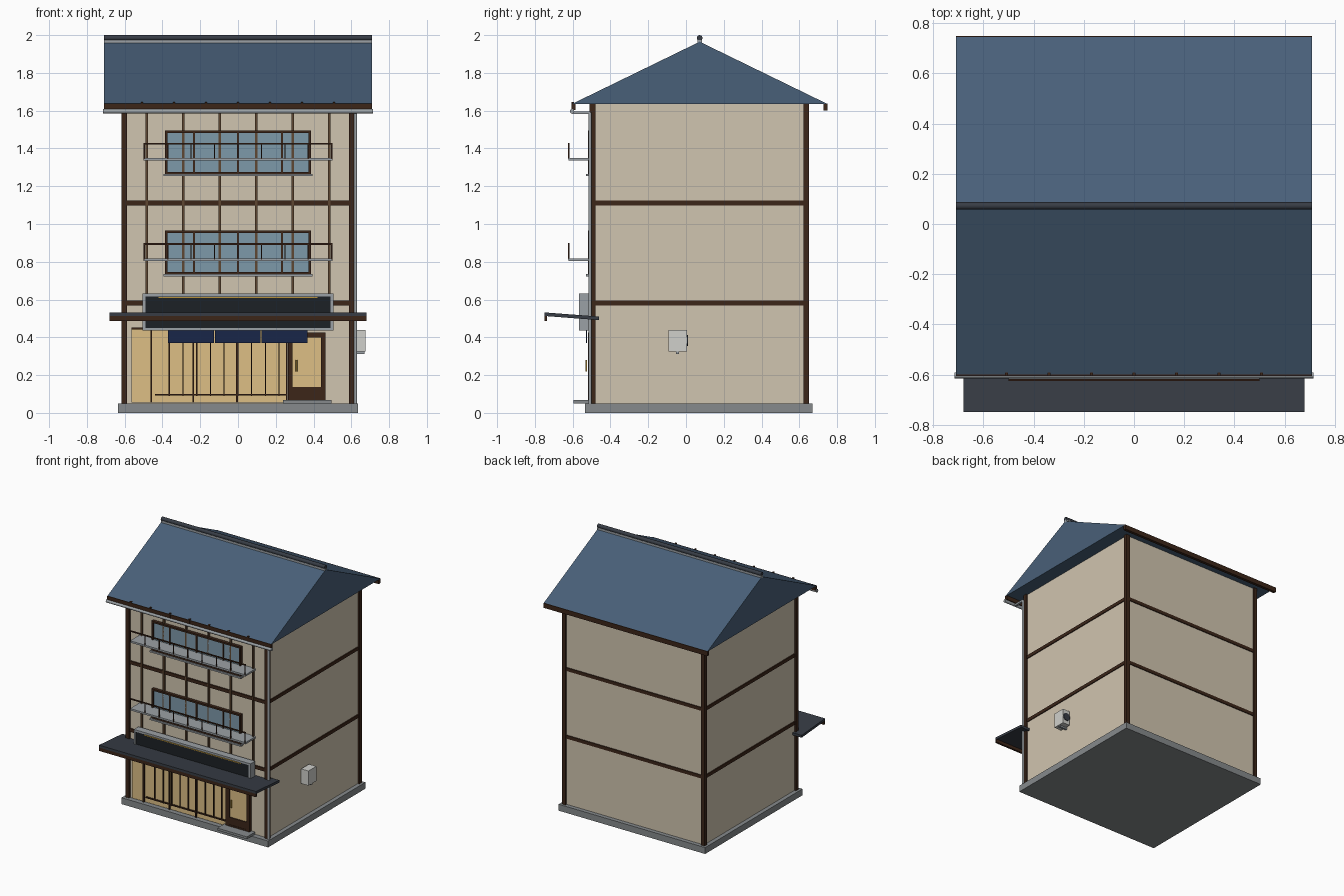
import bpy, bmesh, math
from mathutils import Matrix

if "Cube" in bpy.data.objects:
    bpy.data.objects.remove(bpy.data.objects["Cube"])


def mat(name, hexcol):
    m = bpy.data.materials.new(name)
    rgb = [(int(hexcol[i:i + 2], 16) / 255) ** 2.2 for i in (0, 2, 4)]
    m.diffuse_color = (*rgb, 1)
    m.use_nodes = True
    m.node_tree.nodes["Principled BSDF"].inputs["Base Color"].default_value = m.diffuse_color
    return m


WOOD = mat("dark_wood", "3e2a1f")
BATTEN = mat("batten_wood", "5f4935")
PLASTER = mat("plaster", "cfc3ae")
TILE = mat("roof_tile", "4a6078")
SLATE = mat("slate", "3a3f47")
STONE = mat("stone", "85898b")
METAL = mat("grey_metal", "9aa0a4")
GLASS = mat("window_glass", "7d98a8")
AMBER = mat("warm_glass", "dcbd84")
NAVY = mat("navy_cloth", "1e2a4a")
BLACK = mat("sign_black", "22262a")
WHITE = mat("white_casing", "cfcfca")
GOLD = mat("brass", "b8923e")


def finish(bm, name, m):
    me = bpy.data.meshes.new(name)
    bmesh.ops.recalc_face_normals(bm, faces=bm.faces)
    bm.to_mesh(me)
    bm.free()
    me.materials.append(m)
    ob = bpy.data.objects.new(name, me)
    bpy.context.collection.objects.link(ob)
    return ob


def box(name, x0, x1, y0, y1, z0, z1, m):
    bm = bmesh.new()
    bmesh.ops.create_cube(bm, size=1)
    for v in bm.verts:
        v.co = (x1 if v.co.x > 0 else x0, y1 if v.co.y > 0 else y0, z1 if v.co.z > 0 else z0)
    return finish(bm, name, m)


def rod(name, centre, length, r, axis, m, sides=12):
    bm = bmesh.new()
    bmesh.ops.create_cone(bm, cap_ends=True, segments=sides, radius1=r, radius2=r, depth=length)
    rot = {"x": Matrix.Rotation(math.pi / 2, 4, "Y"), "y": Matrix.Rotation(math.pi / 2, 4, "X"),
           "z": Matrix.Identity(4)}[axis]
    bm.transform(Matrix.Translation(centre) @ rot)
    for f in bm.faces:
        f.smooth = len(f.verts) == 4
    for e in bm.edges:
        e.smooth = all(f.smooth for f in e.link_faces)
    return finish(bm, name, m)


def prism(name, yz, hx, m):
    # extrude a side profile across the width
    bm = bmesh.new()
    f = bm.faces.new([bm.verts.new((-hx, y, z)) for y, z in yz])
    out = bmesh.ops.extrude_face_region(bm, geom=[f])["geom"]
    bmesh.ops.translate(bm, vec=(2 * hx, 0, 0), verts=[g for g in out if isinstance(g, bmesh.types.BMVert)])
    return finish(bm, name, m)


def frame(name, x0, x1, y0, y1, z0, z1, t, m):
    box(name + "_left", x0, x0 + t, y0, y1, z0, z1, m)
    box(name + "_right", x1 - t, x1, y0, y1, z0, z1, m)
    box(name + "_bottom", x0 + t, x1 - t, y0, y1, z0, z0 + t, m)
    box(name + "_top", x0 + t, x1 - t, y0, y1, z1 - t, z1, m)


# plinth and walls
box("plinth", -.635, .635, -.535, .67, 0, .05, STONE)
box("walls", -.603, .603, -.495, .638, .05, 1.637, PLASTER)

# corner posts and floor beams
for sx in (-1, 1):
    for y in (-.51, .622):
        a, b = sorted((sx * .587, sx * .617))
        box("corner_post", a, b, y, y + .03, .05, 1.637, WOOD)
for z in (.568, 1.098):
    box("floor_beam", -.61, .61, -.504, .645, z, z + .026, WOOD)

# front battens
for i in range(6):
    x = -.483 + i * .1932
    box("batten", x - .006, x + .006, -.51, -.49, .594, 1.637, BATTEN)

# roof with ridge, fascias, gutter and brackets
prism("roof", [(-.605, 1.635), (.75, 1.635), (.0725, 1.965)], .71, TILE)
box("ridge_base", -.71, .71, .06, .085, 1.955, 1.975, METAL)
rod("ridge_pole", (0, .0725, 1.985), 1.42, .015, "x", SLATE)
box("front_fascia", -.71, .71, -.605, -.585, 1.603, 1.637, WOOD)
box("rear_fascia", -.71, .71, .728, .75, 1.6, 1.637, WOOD)
rod("gutter", (0, -.603, 1.597), 1.432, .012, "x", METAL)
for i in range(7):
    x = -.508 + i * .1693
    box("gutter_bracket", x - .006, x + .006, -.606, -.592, 1.605, 1.646, WOOD)
rod("downpipe", (.622, -.508, .82), 1.54, .009, "z", METAL)
box("downpipe_elbow", .614, .63, -.6, -.505, 1.582, 1.596, METAL)

# upper windows with balconies
for z in (.732, 1.263):
    box("window_glass", -.38, .38, -.51, -.49, z + .005, z + .228, GLASS)
    frame("window_frame", -.386, .386, -.52, -.49, z, z + .233, .013, WOOD)
    for x in (-.232, 0, .232):
        box("window_mullion", x - .005, x + .005, -.517, -.5, z + .012, z + .222, WOOD)
    box("window_sill", -.394, .394, -.53, -.49, z - .01, z + .002, METAL)
    box("balcony_floor", -.5, .5, -.622, -.495, z + .072, z + .086, METAL)
    box("balcony_rail", -.5, .5, -.625, -.617, z + .158, z + .167, WOOD)
    for i in range(9):
        x = -.496 + i * .124
        box("balcony_post", x - .003, x + .003, -.624, -.618, z + .08, z + .16, WOOD)

# blank shop sign
box("sign_panel", -.495, .495, -.56, -.51, .44, .625, BLACK)
frame("sign_frame", -.505, .505, -.567, -.51, .435, .632, .015, METAL)
box("sign_lamp_strip", -.42, .42, -.565, -.555, .607, .613, GOLD)

# canopy
prism("canopy", [(-.75, .513), (-.75, .532), (-.46, .51), (-.46, .491)], .68, SLATE)
box("canopy_fascia", -.68, .68, -.75, -.735, .487, .514, WOOD)

# shopfront glazing with lattice
box("shop_glass", -.565, .262, -.505, -.49, .055, .45, AMBER)
for x in (-.459, -.237, -.005, .258):
    box("shop_mullion", x - .005, x + .005, -.517, -.495, .055, .45, WOOD)
for i in range(9):
    x = -.364 + i * .0727
    box("lattice_bar", x - .003, x + .003, -.514, -.5, .09, .45, WOOD)
box("lattice_bottom_rail", -.44, .262, -.515, -.5, .092, .101, WOOD)
box("shop_top_rail", -.565, .262, -.515, -.495, .442, .452, WOOD)

# door, handle and step
box("door_panel", .285, .445, -.51, -.49, .13, .41, AMBER)
box("door_kick_panel", .264, .464, -.517, -.49, .055, .137, WOOD)
frame("door_frame", .264, .464, -.52, -.49, .055, .425, .025, WOOD)
rod("door_handle", (.31, -.528, .25), .06, .005, "z", GOLD, 8)
box("door_step", .237, .495, -.595, -.495, .05, .068, STONE)

# cloth curtain
for i in range(3):
    x = -.37 + i * .247
    box("curtain_panel", x, x + .243, -.53, -.524, .37, .46, NAVY)
rod("curtain_rod", (0, -.527, .462), .78, .006, "x", WOOD, 8)

# wall unit with fan on the right side
box("wall_unit", .612, .675, -.092, .005, .325, .44, WHITE)
rod("wall_unit_fan", (.643, .007, .383), .008, .03, "y", SLATE, 16)
box("wall_unit_bracket", .6, .67, -.052, -.036, .313, .327, METAL)
